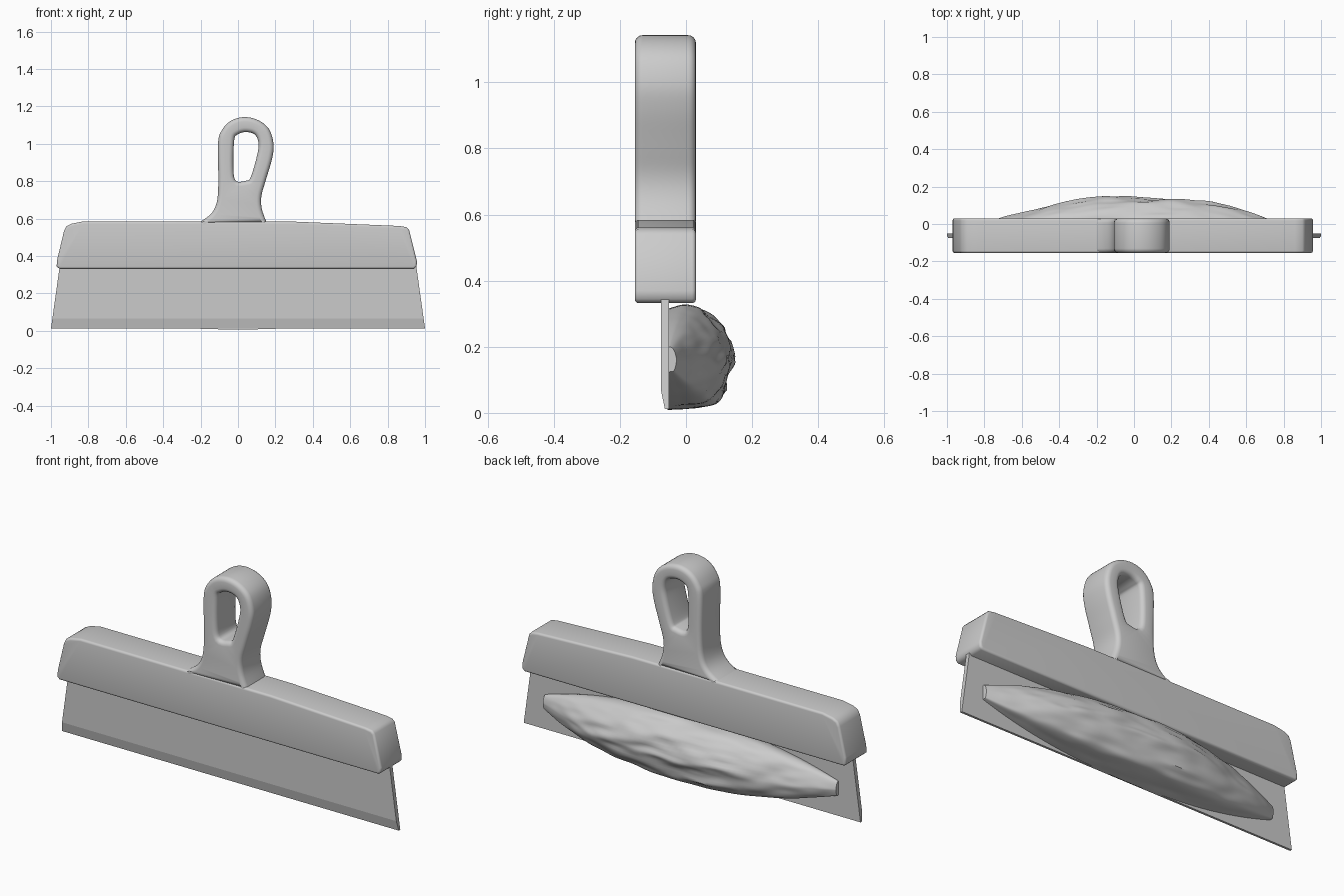
import bpy, bmesh, math
from mathutils import Vector, noise

if "Cube" in bpy.data.objects:
    bpy.data.objects.remove(bpy.data.objects["Cube"])

Y_MID, Y_HALF = -0.0625, 0.0925


def finish(name, bm, angle):
    bmesh.ops.recalc_face_normals(bm, faces=bm.faces[:])
    me = bpy.data.meshes.new(name)
    bm.to_mesh(me)
    bm.free()
    ob = bpy.data.objects.new(name, me)
    bpy.context.collection.objects.link(ob)
    bpy.ops.object.select_all(action='DESELECT')
    ob.select_set(True)
    bpy.context.view_layer.objects.active = ob
    bpy.ops.object.shade_smooth_by_angle(angle=math.radians(angle))
    return ob


def spline(pts, closed, steps=5):
    """Smooth Catmull-Rom samples through the points."""
    p = [Vector(q) for q in pts]
    n = len(p)
    get = (lambda i: p[i % n]) if closed else (lambda i: p[max(0, min(n - 1, i))])
    out = []
    for i in range(n if closed else n - 1):
        a, b, c, d = (get(i + k) for k in (-1, 0, 1, 2))
        for s in range(steps):
            t = s / steps
            out.append(0.5 * (2 * b + (c - a) * t + (2 * a - 5 * b + 4 * c - d) * t * t
                              + (3 * b - a - 3 * c + d) * t ** 3))
    if not closed:
        out.append(p[-1])
    return out


def inset(loop, d):
    out, n = [], len(loop)
    for i, p in enumerate(loop):
        e1 = (p - loop[i - 1]).normalized()
        e2 = (loop[(i + 1) % n] - p).normalized()
        n1, n2 = Vector((-e1.y, e1.x)), Vector((-e2.y, e2.x))
        out.append(p + (n1 + n2) * (d / max(0.4, 1 + n1.dot(n2))))
    return out


def solid(name, loops, r, angle):
    """Front-view outline (first loop) with holes, given depth and rounded rims."""
    bm = bmesh.new()
    ends = ([], [])
    for k, loop in enumerate(loops):
        loop = [Vector(p) for p in loop]
        area = sum(loop[i - 1].cross(loop[i]) for i in range(len(loop)))
        if (area > 0) == (k > 0):
            loop.reverse()
        arc = [(r * (1 - math.cos(a)), Y_HALF - r * (1 - math.sin(a)))
               for a in (math.pi / 2 * s / 4 for s in range(5))]
        section = [(d, -y) for d, y in reversed(arc)] + arc
        rings = [[bm.verts.new((q.x, Y_MID + y, q.y)) for q in inset(loop, d)]
                 for d, y in section]
        n = len(loop)
        for a, b in zip(rings, rings[1:]):
            for i in range(n):
                bm.faces.new((a[i - 1], a[i], b[i], b[i - 1]))
        for e, ring in zip(ends, (rings[0], rings[-1])):
            e += [bm.edges.get((ring[i - 1], ring[i])) for i in range(n)]
    for e in ends:
        bmesh.ops.triangle_fill(bm, use_beauty=True, edges=e, normal=(0, 1, 0))
    return finish(name, bm, angle)


# Handle with hanging hole
outer = spline([(-0.215, 0.575), (-0.145, 0.625), (-0.113, 0.69), (-0.105, 0.8), (-0.107, 1.0),
                (-0.088, 1.07), (-0.04, 1.122), (0.03, 1.143), (0.105, 1.128), (0.165, 1.08),
                (0.19, 1.0), (0.182, 0.92), (0.15, 0.81), (0.125, 0.72), (0.128, 0.65),
                (0.155, 0.575)], False)
hole = spline([(-0.012, 0.803), (-0.025, 0.88), (-0.02, 1.02), (-0.002, 1.05), (0.04, 1.063),
               (0.09, 1.05), (0.11, 1.0), (0.1, 0.93), (0.068, 0.822), (0.045, 0.803)], True)
solid("handle", [outer, hole], 0.024, 50)

# Long blade holder
solid("blade_holder", [[(-0.955, 0.332), (-0.97, 0.345), (-0.967, 0.38), (-0.93, 0.535),
                        (-0.917, 0.56), (-0.89, 0.573), (-0.83, 0.585), (0.3, 0.584),
                        (0.86, 0.561), (0.9, 0.555), (0.915, 0.54), (0.957, 0.37),
                        (0.955, 0.345), (0.94, 0.332)]], 0.012, 60)

# Steel blade, ground to an edge on the front
bm = bmesh.new()
section = [(-0.075, 0.35), (-0.075, 0.065), (-0.064, 0.012), (-0.052, 0.012), (-0.052, 0.35)]
left, right = ([bm.verts.new((s * (1 - 0.14 * (z - 0.012)), y, z)) for y, z in section]
               for s in (-1, 1))
for i in range(5):
    bm.faces.new((left[i - 1], left[i], right[i], right[i - 1]))
bm.faces.new(left)
bm.faces.new(right)
finish("blade", bm, 5)

# Lump of plaster on the back of the blade
profile = spline([(-0.056, 0.315), (0.0, 0.325), (0.06, 0.307), (0.11, 0.255), (0.148, 0.18),
                  (0.142, 0.13), (0.112, 0.06), (0.08, 0.022), (0.0, 0.012), (-0.056, 0.008)],
                 False, 6)
bm = bmesh.new()
rings = []
N = 90
for i in range(N + 1):
    t = -math.cos(math.pi * i / N)
    sy, sz = 1 - 0.86 * t * t, 1 - 0.76 * abs(t) ** 2.4
    ring = []
    for p in profile:
        y, z = -0.056 + (p.x + 0.056) * sy, 0.16 + (p.y - 0.16) * sz
        # stretched noise gives long trowelled folds
        f = noise.noise(Vector((t * 2.5 + z * 3, y * 9, z * 13 + t * 1.5)))
        g = noise.noise(Vector((t * 6, y * 22, z * 30 + 7)))
        k = 1 + (0.11 * f + 0.05 * g) * min(1, (y + 0.056) / 0.05)
        ring.append(bm.verts.new((t * 0.87, -0.056 + (y + 0.056) * k,
                                  max(0.002, 0.16 + (z - 0.16) * (0.6 + 0.4 * k)))))
    rings.append(ring)
for a, b in zip(rings, rings[1:]):
    for j in range(len(a)):
        bm.faces.new((a[j - 1], a[j], b[j], b[j - 1]))
bm.faces.new(rings[0])
bm.faces.new(rings[-1])
finish("plaster_lump", bm, 40)
